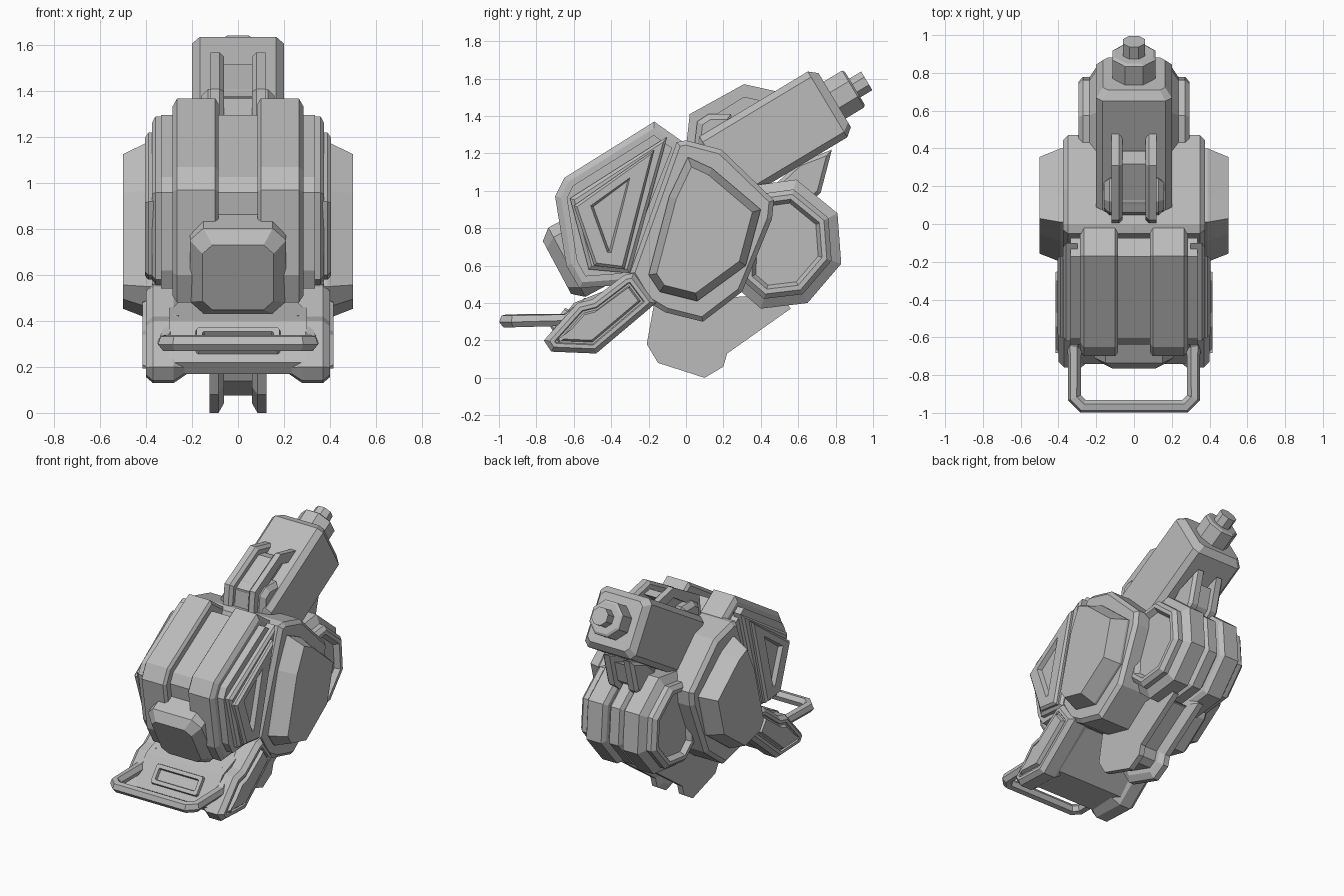
import bpy
import bmesh
from mathutils import Vector

old = bpy.data.objects.get("Cube")
if old:
    bpy.data.objects.remove(old, do_unlink=True)

grey = bpy.data.materials.new("plain_grey")
grey.use_nodes = True
grey.diffuse_color = (0.5, 0.5, 0.5, 1)
grey.node_tree.nodes["Principled BSDF"].inputs["Base Color"].default_value = (0.5, 0.5, 0.5, 1)


def loft(name, rings):
    """Skin a stack of equal-sized 3D rings and cap both ends."""
    bm = bmesh.new()
    rows = [[bm.verts.new(p) for p in ring] for ring in rings]
    n = len(rows[0])
    for a, b in zip(rows, rows[1:]):
        for i in range(n):
            j = (i + 1) % n
            bm.faces.new((a[i], a[j], b[j], b[i]))
    bm.faces.new(rows[0])
    bm.faces.new(rows[-1])
    bmesh.ops.recalc_face_normals(bm, faces=bm.faces)
    mesh = bpy.data.meshes.new(name)
    bm.to_mesh(mesh)
    bm.free()
    mesh.materials.append(grey)
    obj = bpy.data.objects.new(name, mesh)
    bpy.context.collection.objects.link(obj)
    return obj


def inset(profile, d):
    """Offset a side profile inwards by d with mitred corners."""
    pts = [Vector(p) for p in profile]
    n = len(pts)
    area = sum(pts[i - 1].x * pts[i].y - pts[i].x * pts[i - 1].y for i in range(n))
    sign = 1 if area > 0 else -1
    out = []
    for i in range(n):
        e1 = (pts[i] - pts[i - 1]).normalized()
        e2 = (pts[(i + 1) % n] - pts[i]).normalized()
        n1 = Vector((-e1.y, e1.x)) * sign
        n2 = Vector((-e2.y, e2.x)) * sign
        out.append(pts[i] + (n1 + n2) * d / max(1 + n1.dot(n2), 0.4))
    return out


def ring_at(x, profile):
    return [(x, p[0], p[1]) for p in profile]


def slab(name, profile, steps):
    """Symmetric body across x; steps are (half width, inset) outwards."""
    half = [(x, inset(profile, d)) for x, d in steps]
    full = [(-x, p) for x, p in reversed(half)] + half
    loft(name, [ring_at(x, p) for x, p in full])


def pair(name, layers):
    """Left and right copies; layers are (x, profile) pairs."""
    for side, s in (("left", 1), ("right", -1)):
        loft(f"{side}_{name}", [ring_at(s * x, p) for x, p in layers])


def stepped_pair(name, profile, steps):
    pair(name, [(x, inset(profile, d)) for x, d in steps])


def beam(name, centre, axis, steps, corner):
    """Eight-sided beam along a side-plane axis; steps are (t, half width, half height)."""
    c = Vector((0, *centre))
    d = Vector((0, *axis)).normalized()
    u = Vector((0, -d.z, d.y))
    if u.z < 0:
        u = -u
    rings = []
    for t, w, h in steps:
        k = corner * min(w, h)
        flat = [(w, h - k), (w - k, h), (k - w, h), (-w, h - k),
                (-w, k - h), (k - w, -h), (w - k, -h), (w, k - h)]
        rings.append([c + d * t + Vector((a, 0, 0)) + u * b for a, b in flat])
    loft(name, rings)


# Central hub and its large side shields
hub = [(-0.05, 1.26), (0, 1.27), (0.19, 1.22), (0.47, 0.95), (0.46, 0.85),
       (0.3, 0.46), (0.09, 0.3), (-0.11, 0.35), (-0.21, 0.41), (-0.3, 0.56)]
slab("hub", hub, [(0.35, 0), (0.375, 0.025)])
shield = [(0.01, 1.18), (0.14, 1.12), (0.4, 0.9), (0.32, 0.6), (0.06, 0.41),
          (-0.14, 0.46), (-0.2, 0.55), (-0.09, 0.97)]
stepped_pair("shield", shield, [(0.34, 0), (0.39, 0), (0.5, 0.04)])

# Armoured front shell: grooved centre, raised bands, stepped cheeks
shell = [(-0.17, 1.37), (-0.65, 1.07), (-0.7, 0.97), (-0.64, 0.6),
         (-0.57, 0.48), (-0.3, 0.5), (0, 1.25)]
slab("shell_core", shell, [(0.3, 0.06), (0.335, 0.06)])
stepped_pair("shell_band", shell, [(0.085, 0.02), (0.1, 0), (0.265, 0), (0.285, 0.03)])

# Cheek panels with a raised rim and a sunken triangle
cheek = [(-0.1, 1.29), (-0.62, 0.96), (-0.52, 0.58), (-0.3, 0.56)]
panel = [(-0.17, 1.22), (-0.6, 0.92), (-0.49, 0.6), (-0.33, 0.58)]
triangle = [(-0.3, 1.07), (-0.51, 0.92), (-0.42, 0.67), (-0.4, 0.67)]
pair("cheek", [(0.3, cheek), (0.36, cheek), (0.375, inset(cheek, 0.02))])
pair("cheek_panel", [(0.35, panel), (0.39, panel), (0.405, inset(panel, 0.015)),
                     (0.405, triangle), (0.375, inset(triangle, 0.012))])

# Blunt snout
beam("snout", (-0.69, 0.59), (-0.88, -0.47),
     [(-0.35, 0.21, 0.21), (-0.06, 0.21, 0.21), (0, 0.155, 0.16)], 0.28)

# Jaw body, sunken front window and side guards
jaw = [(-0.7, 0.17), (-0.74, 0.22), (-0.6, 0.4), (-0.35, 0.5), (-0.2, 0.4), (-0.45, 0.17)]
slab("jaw", jaw, [(0.3, 0)])
beam("jaw_window", (-0.67, 0.31), (-0.79, 0.61),
     [(-0.03, 0.19, 0.075), (0.02, 0.18, 0.065), (0.02, 0.155, 0.04), (0.0, 0.15, 0.035)], 0.15)
guard = [(-0.72, 0.14), (-0.76, 0.2), (-0.58, 0.4), (-0.5, 0.42), (-0.33, 0.55),
         (-0.28, 0.56), (-0.16, 0.4), (-0.48, 0.13)]
stepped_pair("jaw_guard", guard, [(0.22, 0.04), (0.28, 0), (0.37, 0), (0.4, 0.025),
                                  (0.4, 0.045), (0.39, 0.05), (0.39, 0.06), (0.415, 0.07)])

# Front carrying handle
path = [(0.27, -0.52, 0.4), (0.315, -0.64, 0.31), (0.315, -0.92, 0.305), (0.27, -0.965, 0.305)]
path += [(-x, y, z) for x, y, z in reversed(path)]
curve = bpy.data.curves.new("handle", "CURVE")
curve.dimensions = "3D"
curve.bevel_depth = 0.037
curve.bevel_resolution = 1
curve.use_fill_caps = True
curve.materials.append(grey)
spline = curve.splines.new("POLY")
spline.points.add(len(path) - 1)
for point, co in zip(spline.points, path):
    point.co = (*co, 1)
spline.use_smooth = False
bpy.context.collection.objects.link(bpy.data.objects.new("handle", curve))

# Rear drum: grooved middle, two bands, stepped side discs
drum = [(0.37, 1.03), (0.59, 1.06), (0.81, 0.88), (0.83, 0.61),
        (0.65, 0.4), (0.4, 0.37), (0.25, 0.5), (0.27, 0.9)]
slab("drum_core", drum, [(0.15, 0.06)])
slab("drum_middle_band", drum, [(0.035, 0.02), (0.05, 0.045)])
stepped_pair("drum_band", drum, [(0.065, 0.03), (0.085, 0), (0.2, 0), (0.235, 0.05)])
stepped_pair("drum_disc", drum, [(0.2, 0.05), (0.27, 0.05), (0.295, 0.075),
                                 (0.295, 0.1), (0.26, 0.12)])

# Strut between drum and barrel
strut = [(0.42, 0.98), (0.6, 1.15), (0.78, 1.22), (0.72, 0.99), (0.62, 0.9)]
slab("strut_web", strut, [(0.06, 0.04)])
stepped_pair("strut_rail", strut, [(0.055, 0), (0.1, 0), (0.12, 0.02)])

# Barrel housing and muzzle
barrel_end, barrel_axis = (0.795, 1.485), (0.857, 0.515)
beam("barrel", barrel_end, barrel_axis,
     [(-0.75, 0.17, 0.18), (-0.72, 0.2, 0.205), (-0.045, 0.2, 0.205), (0, 0.165, 0.168)], 0.17)
beam("muzzle_collar", barrel_end, barrel_axis,
     [(-0.02, 0.115, 0.115), (0.115, 0.115, 0.115), (0.125, 0.1, 0.1)], 0.586)
beam("muzzle_tip", barrel_end, barrel_axis,
     [(0.1, 0.058, 0.058), (0.2, 0.058, 0.058)], 0.586)

# Top sight: base, web and two rails with sunken sides
sight = [(0, 1.23), (0.02, 1.41), (0.31, 1.57), (0.49, 1.53), (0.3, 1.38)]
slot = [(0.07, 1.27), (0.07, 1.35), (0.31, 1.5), (0.4, 1.48), (0.28, 1.38)]
base = [(0.04, 1.2), (0.06, 1.37), (0.12, 1.41), (0.24, 1.41), (0.3, 1.2)]
slab("sight_base", base, [(0.13, 0), (0.16, 0.03)])
slab("sight_web", sight, [(0.08, 0.05)])
pair("sight_rail", [(0.06, inset(sight, 0.02)), (0.08, sight), (0.12, sight),
                    (0.12, slot), (0.09, slot)])

# Lower keel: channel of two plates around a web
keel = [(-0.17, 0.4), (-0.21, 0.18), (-0.15, 0.08), (0.1, 0), (0.2, 0.06),
        (0.22, 0.13), (0.56, 0.37), (0.5, 0.45)]
slab("keel_web", keel, [(0.08, 0.07)])
stepped_pair("keel_plate", keel, [(0.06, 0.04), (0.085, 0), (0.125, 0)])
